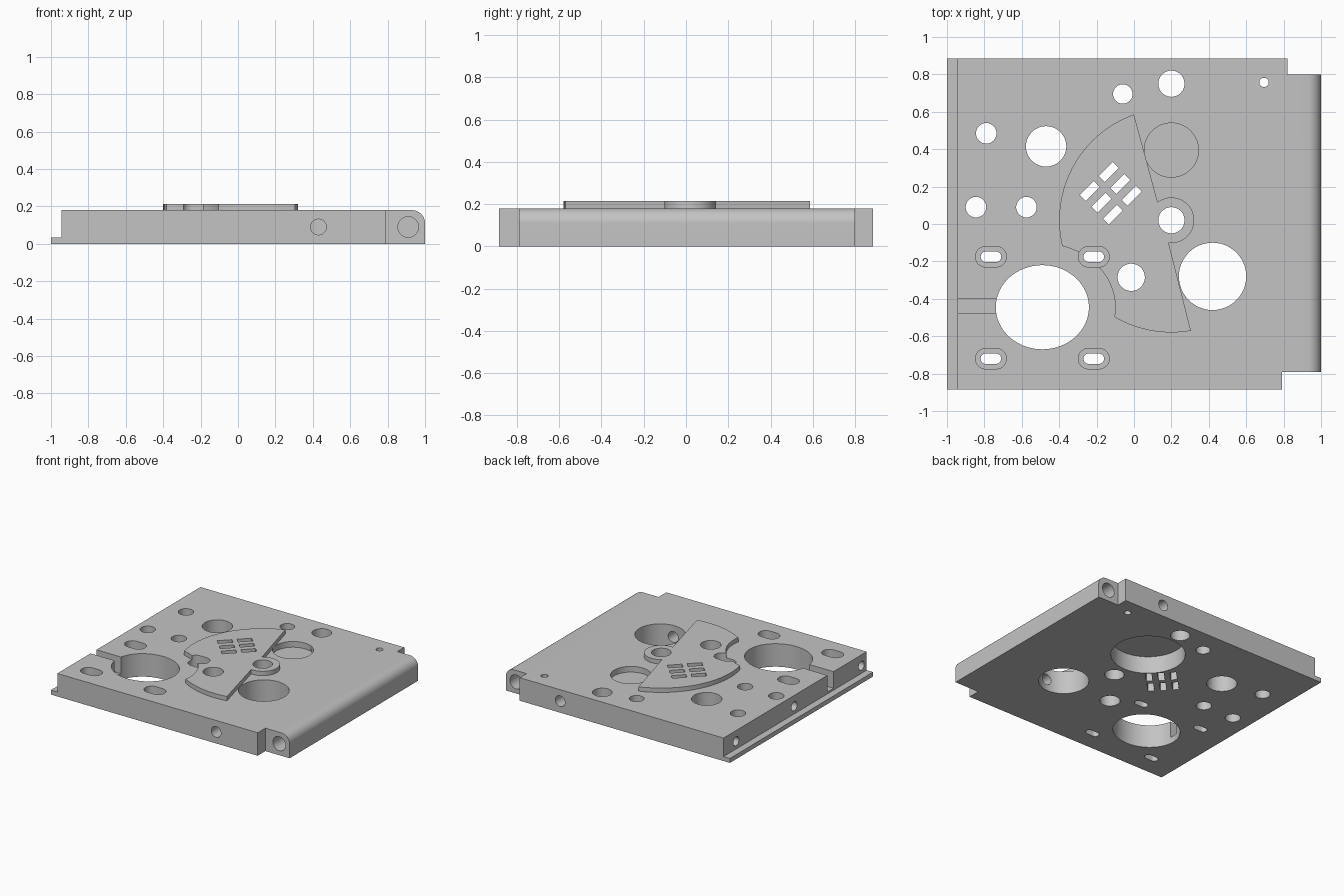
import bpy, bmesh, math
from mathutils import Vector

if "Cube" in bpy.data.objects:
    bpy.data.objects.remove(bpy.data.objects["Cube"])

T = 0.18      # plate thickness
TOP = 0.214   # top of the raised fan

grey = bpy.data.materials.new("machined_grey")
grey.diffuse_color = (0.55, 0.55, 0.55, 1)
grey.use_nodes = True
grey.node_tree.nodes["Principled BSDF"].inputs["Base Color"].default_value = grey.diffuse_color


def prism(name, pts, lo, hi, axis="z"):
    """Extrude a 2D outline between lo and hi along an axis."""
    place = {"z": lambda a, b, t: (a, b, t),
             "y": lambda a, b, t: (a, t, b),
             "x": lambda a, b, t: (t, a, b)}[axis]
    bm = bmesh.new()
    face = bm.faces.new([bm.verts.new(place(a, b, lo)) for a, b in pts])
    out = bmesh.ops.extrude_face_region(bm, geom=[face])
    verts = [v for v in out["geom"] if isinstance(v, bmesh.types.BMVert)]
    bmesh.ops.translate(bm, verts=verts, vec=Vector(place(0, 0, hi - lo)))
    bmesh.ops.recalc_face_normals(bm, faces=bm.faces)
    me = bpy.data.meshes.new(name)
    bm.to_mesh(me)
    bm.free()
    me.materials.append(grey)
    ob = bpy.data.objects.new(name, me)
    bpy.context.collection.objects.link(ob)
    return ob


def arc(cx, cy, rx, ry, a0, a1, n):
    return [(cx + rx * math.cos(math.radians(a0 + (a1 - a0) * i / n)),
             cy + ry * math.sin(math.radians(a0 + (a1 - a0) * i / n)))
            for i in range(n + 1)]


def ellipse(cx, cy, rx, ry=None, n=48):
    return arc(cx, cy, rx, ry or rx, 0, 360, n)[:-1]


def rect(x0, x1, y0, y1):
    return [(x0, y0), (x1, y0), (x1, y1), (x0, y1)]


def oblong(cx, cy, half, r):
    d = half - r
    return arc(cx + d, cy, r, r, -90, 90, 12) + arc(cx - d, cy, r, r, 90, 270, 12)


def cut(targets, pts, lo, hi, axis="z"):
    """Subtract a prism from each target."""
    tool = prism("cutter", pts, lo, hi, axis)
    tool.hide_render = True
    for ob in targets:
        mod = ob.modifiers.new("cut", "BOOLEAN")
        mod.operation, mod.solver, mod.object = "DIFFERENCE", "EXACT", tool
        bpy.context.view_layer.objects.active = ob
        bpy.ops.object.modifier_apply(modifier=mod.name)
    bpy.data.objects.remove(tool)


# Base plate: stepped left lip and rounded right edge
profile = ([(-1, 0), (1, 0)] + arc(0.93, 0.11, 0.07, 0.07, 0, 90, 12)
           + [(-0.945, T), (-0.945, 0.035), (-1, 0.035)])
plate = prism("base_plate", profile, -0.885, 0.885, "y")

# Raised fan with a round boss at its pivot
outline = arc(0.2, 0.02, 0.6, 0.6, 109.5, 280, 48) + arc(0.2, 0.02, 0.122, 0.122, -97, 127, 32)
fan = prism("raised_fan", outline, T - 0.002, TOP)
cut([fan], ellipse(-0.49, -0.445, 0.39, 0.34, 64), 0.1, 0.3)

# Corner notches
cut([plate], rect(0.82, 1.1, 0.8, 1), -0.1, 0.3)
cut([plate], rect(0.79, 1.1, -1, -0.79), -0.1, 0.3)

# Round through holes: x, y, radius
both = [plate, fan]
for x, y, r in [(0.2, 0.75, 0.07), (-0.06, 0.695, 0.052), (0.695, 0.757, 0.025),
                (-0.79, 0.485, 0.055), (-0.47, 0.415, 0.108), (0.2, 0.395, 0.145),
                (-0.845, 0.09, 0.055), (-0.575, 0.09, 0.055), (0.42, -0.28, 0.18)]:
    cut([plate], ellipse(x, y, r), -0.1, 0.3)
for x, y, r in [(0.2, 0.02, 0.07), (-0.015, -0.285, 0.073)]:
    cut(both, ellipse(x, y, r), -0.1, 0.3)

# Large oval opening with a channel to the left edge
cut([plate], ellipse(-0.49, -0.445, 0.249, 0.225, 64), -0.1, 0.3)
cut([plate], rect(-1.1, -0.6, -0.475, -0.4), 0.05, 0.3)

# Wide pocket under the rear hole
cut([plate], ellipse(0.2, 0.395, 0.265, n=64), -0.1, 0.135)

# Recessed mounting slots
for x in (-0.765, -0.215):
    for y in (-0.175, -0.72):
        hit = both if (x, y) == (-0.215, -0.175) else [plate]
        cut(hit, oblong(x, y, 0.083, 0.055), 0.08, 0.3)
        cut([plate], oblong(x, y, 0.055, 0.028), -0.1, 0.3)

# Diagonal vent windows, two rows of three
s = math.sqrt(0.5)
for row in (0, 1):
    for i in range(3):
        cx = -0.135 + 0.0615 * i - 0.101 * row
        cy = 0.278 - 0.0635 * i - 0.101 * row
        pts = [(cx + s * (u - v), cy + s * (u + v))
               for u, v in rect(-0.053, 0.053, -0.0225, 0.0225)]
        cut(both, pts, -0.1, 0.3)

# Side bores: front, back, hinge ends and left edge
cut([plate], ellipse(0.43, 0.09, 0.042, n=32), -1, -0.3, "y")
cut([plate], ellipse(0.47, 0.09, 0.042, n=32), 0.7, 1, "y")
cut([plate], ellipse(0.91, 0.09, 0.055, n=32), -1, -0.5, "y")
cut([plate], ellipse(0.91, 0.09, 0.055, n=32), 0.5, 1, "y")
for y in (0.73, 0.01, -0.82):
    cut([plate], ellipse(y, 0.095, 0.035, n=24), -1.1, -0.83, "x")

# Smooth the curved walls, keep the edges crisp
for ob in both:
    bpy.ops.object.select_all(action="DESELECT")
    ob.select_set(True)
    bpy.context.view_layer.objects.active = ob
    bpy.ops.object.shade_smooth_by_angle(angle=math.radians(30))
